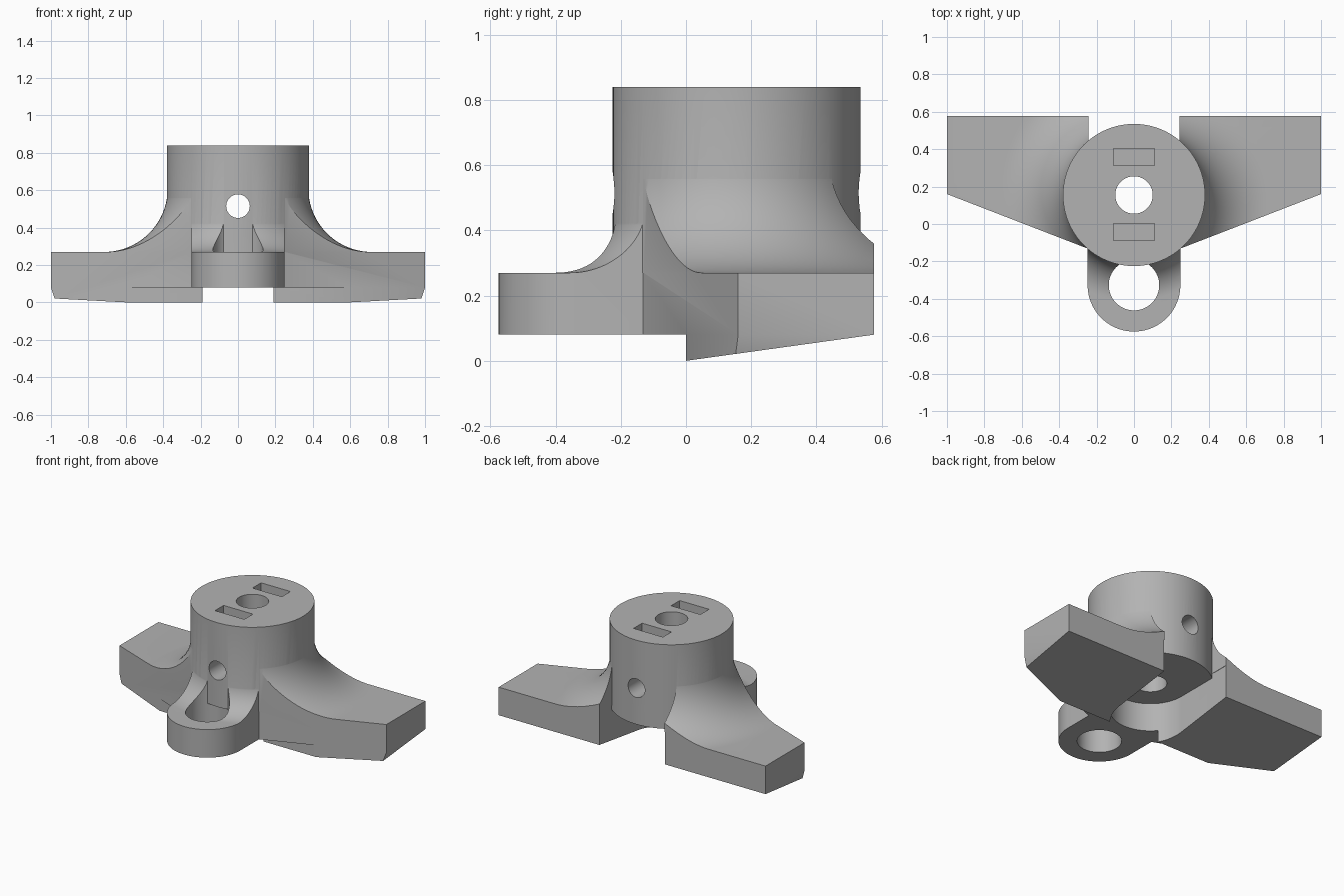
import bpy, bmesh, math
from mathutils import Matrix, Vector

cube = bpy.data.objects.get("Cube")
if cube:
    bpy.data.objects.remove(cube, do_unlink=True)

AXIS_Y = 0.155      # hub centre line
HUB_R = 0.38
SEGS = 96

grey = bpy.data.materials.new("plain_grey")
grey.use_nodes = True
grey.diffuse_color = (0.45, 0.45, 0.45, 1)
grey.node_tree.nodes["Principled BSDF"].inputs["Base Color"].default_value = (0.45, 0.45, 0.45, 1)


def finish(name, bm):
    bmesh.ops.recalc_face_normals(bm, faces=bm.faces)
    mesh = bpy.data.meshes.new(name)
    bm.to_mesh(mesh)
    bm.free()
    mesh.materials.append(grey)
    obj = bpy.data.objects.new(name, mesh)
    bpy.context.collection.objects.link(obj)
    return obj


def prism(name, outline, low, high, axis="z"):
    """Extrude a 2D outline along z (xy outline), x (yz outline) or y (xz outline)."""
    place = {"z": lambda a, b, h: (a, b, h),
             "x": lambda a, b, h: (h, a, b),
             "y": lambda a, b, h: (a, h, b)}[axis]
    bm = bmesh.new()
    face = bm.faces.new([bm.verts.new(place(a, b, low)) for a, b in outline])
    moved = bmesh.ops.extrude_face_region(bm, geom=[face])["geom"]
    bmesh.ops.translate(bm, vec=Vector(place(0, 0, high - low)),
                        verts=[v for v in moved if isinstance(v, bmesh.types.BMVert)])
    return finish(name, bm)


def arc(cx, cy, r, start, end, steps):
    angles = [math.radians(start + (end - start) * i / steps) for i in range(steps + 1)]
    return [(cx + r * math.cos(a), cy + r * math.sin(a)) for a in angles]


def disc(cx, cy, r, steps=SEGS):
    return arc(cx, cy, r, 0, 360, steps)[:-1]


def flare(name, r):
    """Solid of revolution: wide plate at z = 0.27 sweeping up to the hub."""
    inner = HUB_R - 0.004
    profile = [(0, -0.2), (1.5, -0.2), (1.5, 0.27)]
    profile += arc(inner + r, 0.27 + r, r, 270, 180, 20) + [(0, 0.27 + r)]
    bm = bmesh.new()
    verts = [bm.verts.new((x, 0, z)) for x, z in profile]
    edges = [bm.edges.new(pair) for pair in zip(verts, verts[1:])]
    bmesh.ops.spin(bm, geom=verts + edges, cent=(0, 0, 0), axis=(0, 0, 1),
                   angle=math.tau, steps=SEGS, use_duplicate=False)
    bmesh.ops.remove_doubles(bm, verts=bm.verts, dist=0.0001)
    bmesh.ops.transform(bm, matrix=Matrix.Translation((0, AXIS_Y, 0)), verts=bm.verts)
    return finish(name, bm)


def combine(target, tool, operation):
    mod = target.modifiers.new("combine", "BOOLEAN")
    mod.operation = operation
    mod.solver = "EXACT"
    mod.object = tool
    bpy.context.view_layer.objects.active = target
    bpy.ops.object.modifier_apply(modifier=mod.name)
    bpy.data.objects.remove(tool, do_unlink=True)


# Wings: plan outline shaped by the large flare
half = [(0.22, -0.142), (1, 0.16), (1, 0.577)]
body = prism("mount_body", half + [(-x, y) for x, y in reversed(half)], -0.1, 0.9)
combine(body, flare("wing_flare", 0.34), "INTERSECT")

# Wing underside: front step and slope rising to the back
combine(body, prism("underside_cutter",
                    [(-1, -0.5), (-1, 0.08), (0, 0.08), (0, 0), (1, 0.139), (1, -0.5)],
                    -1.5, 1.5, "x"), "DIFFERENCE")
# Drafted lower wing tips
for side in (-1, 1):
    combine(body, prism("tip_cutter",
                        [(side * x, z) for x, z in
                         [(0.94, -0.1), (1.0, 0.08), (1.2, 0.08), (1.2, -0.1)]],
                        -1, 1, "y"), "DIFFERENCE")
# Gap between the wings at the back
combine(body, prism("gap_cutter", [(-0.243, AXIS_Y), (0.243, AXIS_Y), (0.243, 1), (-0.243, 1)],
                    -0.3, 1.2), "DIFFERENCE")

# Front lug: rounded tab with its smaller flare and a vertical hole
lug = prism("front_lug", arc(0, -0.327, 0.248, 180, 360, 48) + [(0.248, 0.1), (-0.248, 0.1)],
            0.08, 0.9)
combine(lug, flare("lug_flare", 0.19), "INTERSECT")
combine(lug, prism("lug_hole_cutter", disc(0, -0.327, 0.135, 64), -0.2, 1), "DIFFERENCE")
combine(body, lug, "UNION")

# Round-ended cavity beneath the hub
combine(body, prism("cavity_cutter",
                    arc(0, AXIS_Y, 0.245, 180, 360, 48) + [(0.245, 1), (-0.245, 1)],
                    -0.3, 0.3), "DIFFERENCE")

# Hub
combine(body, prism("hub", disc(0, AXIS_Y, HUB_R), 0.27, 0.84), "UNION")

# Hub bore, cross hole and the two top slots
combine(body, prism("bore_cutter", disc(0, AXIS_Y, 0.1, 64), 0.1, 1), "DIFFERENCE")
combine(body, prism("cross_hole_cutter", disc(0, 0.515, 0.063, 48), -0.5, 1, "y"), "DIFFERENCE")
for y in (-0.043, 0.358):
    slot = [(-0.11, y - 0.046), (0.11, y - 0.046), (0.11, y + 0.046), (-0.11, y + 0.046)]
    combine(body, prism("slot_cutter", slot, 0.7, 1), "DIFFERENCE")

# Smooth curved walls, keep crisp edges
bpy.ops.object.select_all(action="DESELECT")
body.select_set(True)
bpy.context.view_layer.objects.active = body
bpy.ops.object.shade_smooth_by_angle(angle=math.radians(25))
